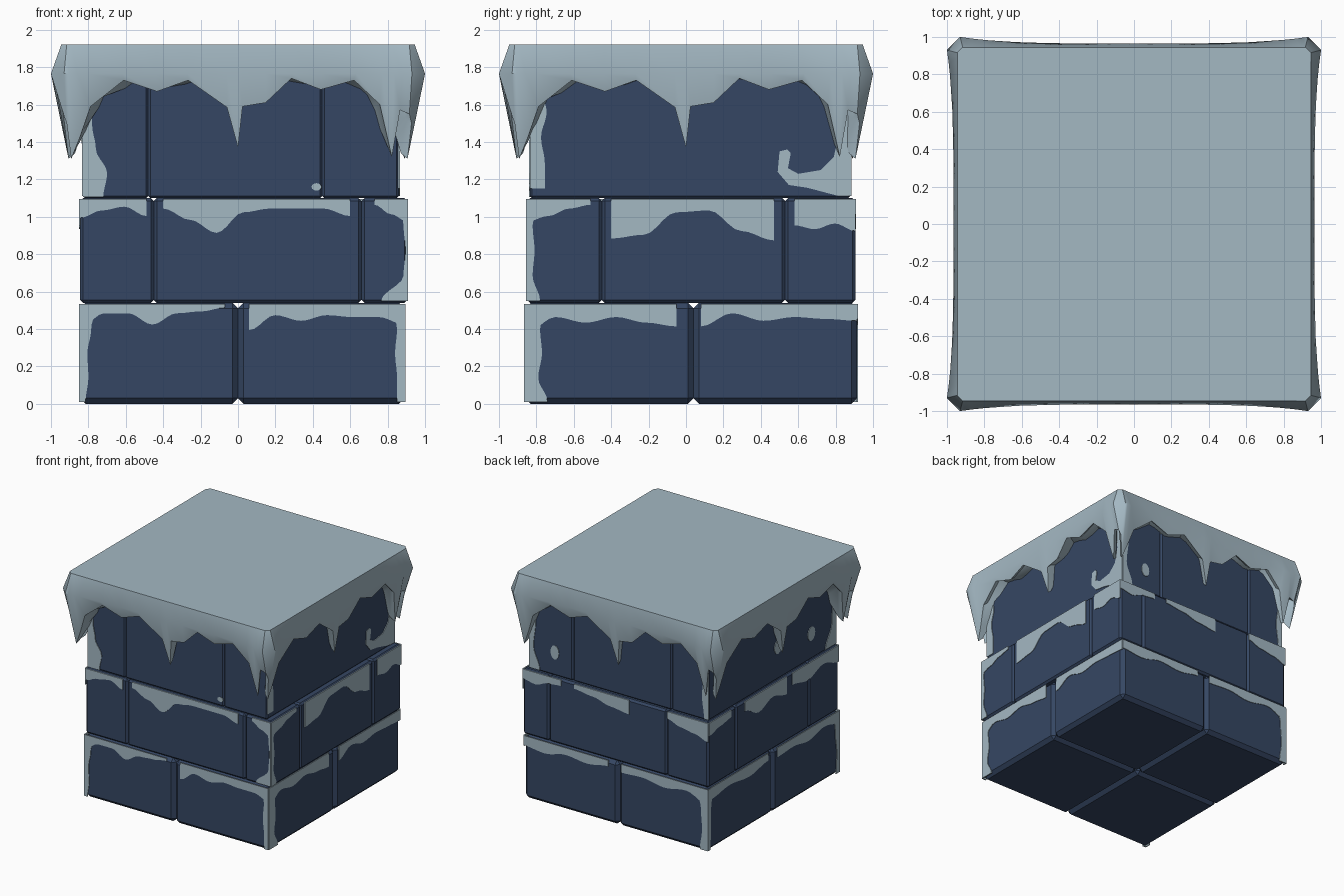
import bpy, bmesh, math
from mathutils import Vector

if "Cube" in bpy.data.objects:
    bpy.data.objects.remove(bpy.data.objects["Cube"])


def material(name, rgb):
    m = bpy.data.materials.new(name)
    m.diffuse_color = (*rgb, 1)
    m.use_nodes = True
    m.node_tree.nodes["Principled BSDF"].inputs["Base Color"].default_value = m.diffuse_color
    return m


STONE = material("dark blue stone", (0.036, 0.062, 0.125))
FROST = material("pale frost", (0.37, 0.48, 0.545))


def finish(bm, name, mat):
    bmesh.ops.recalc_face_normals(bm, faces=bm.faces)
    me = bpy.data.meshes.new(name)
    bm.to_mesh(me)
    bm.free()
    ob = bpy.data.objects.new(name, me)
    bpy.context.collection.objects.link(ob)
    me.materials.append(mat)
    return ob


# Rows of bricks: x range, y range, z range, x seams, y seams, bevel
ROWS = {
    "low": ((-0.845, 0.89), (-0.86, 0.915), (0, 0.54), [0.0], [0.04], 0.03),
    "mid": ((-0.845, 0.905), (-0.85, 0.905), (0.54, 1.1), [-0.45, 0.66], [-0.45, 0.53], 0.016),
    "top": ((-0.83, 0.86), (-0.835, 0.88), (1.1, 1.86), [-0.48, 0.45], [], 0.012),
}


def brick(name, x0, x1, y0, y1, z0, z1, bevel):
    bm = bmesh.new()
    bmesh.ops.create_cube(bm, size=1)
    for v in bm.verts:
        v.co = Vector(((x0, x1)[v.co.x > 0], (y0, y1)[v.co.y > 0], (z0, z1)[v.co.z > 0]))
    bmesh.ops.bevel(bm, geom=bm.edges[:], offset=bevel, segments=1, affect='EDGES')
    return finish(bm, name, STONE)


for row, (xr, yr, zr, xs, ys, bev) in ROWS.items():
    xc = [xr[0], *xs, xr[1]]
    yc = [yr[0], *ys, yr[1]]
    for i in range(len(xc) - 1):
        for j in range(len(yc) - 1):
            brick(f"{row}_brick_{i}_{j}", xc[i], xc[i + 1], yc[j], yc[j + 1], *zr, bev)


# Frost plates laid on a wall (u runs along x or y, z up)
def plate(side, row, outline):
    xr, yr = ROWS[row][:2]
    place = {
        "front": lambda u, z, t: (u, yr[0] - t, z),
        "back": lambda u, z, t: (u, yr[1] + t, z),
        "left": lambda u, z, t: (xr[0] - t, u, z),
        "right": lambda u, z, t: (xr[1] + t, u, z),
    }[side]
    bm = bmesh.new()
    outer = [bm.verts.new(place(u, z, 0.005)) for u, z in outline]
    inner = [bm.verts.new(place(u, z, -0.004)) for u, z in outline]
    n = len(outline)
    bm.faces.new(outer)
    bm.faces.new(inner[::-1])
    for i in range(n):
        j = (i + 1) % n
        bm.faces.new((outer[i], inner[i], inner[j], outer[j]))
    finish(bm, f"{side}_{row}_frost", FROST)


def wavy(a, b, depths, sub=5):
    pts, n = [], len(depths) - 1
    for i in range(n * sub + 1):
        k = min(i // sub, n - 1)
        w = (1 - math.cos(math.pi * (i / sub - k))) / 2
        pts.append((a + (b - a) * i / (n * sub), depths[k] * (1 - w) + depths[k + 1] * w))
    return pts


def strip(side, row, u0, u1, *depths):
    top = ROWS[row][2][1] - 0.006
    plate(side, row, [(u0, top)] + [(u, top - d) for u, d in wavy(u0, u1, depths)] + [(u1, top)])


def edge(side, row, end, z0, z1, *widths):
    lim = ROWS[row][0 if side in ("front", "back") else 1]
    u = lim[end]
    s = -1 if end else 1
    plate(side, row, [(u, z0)] + [(u + s * w, z) for z, w in wavy(z0, z1, widths)] + [(u, z1)])


def blob(side, row, u, z, ru, rz):
    plate(side, row, [(u + ru * math.cos(a * math.pi / 6), z + rz * math.sin(a * math.pi / 6))
                      for a in range(12)])


# Frost hanging from the top of each row
strip("front", "low", -0.845, -0.07, .13, .05, .05, .11, .05, .04, .02)
strip("front", "low", 0.06, 0.89, .14, .06, .09, .06, .07, .07, .11)
strip("front", "mid", -0.845, -0.49, .1, .06, .04, .09)
strip("front", "mid", -0.4, 0.6, .05, .11, .18, .07, .05, .05, .05, .09)
strip("front", "mid", 0.73, 0.905, .03, .08, .12)
strip("right", "low", -0.86, -0.05, .16, .07, .1, .07, .1, .12)
strip("right", "low", 0.08, 0.915, .12, .05, .09, .07, .08, .09)
strip("right", "mid", -0.85, -0.51, .12, .09, .05, .03)
strip("right", "mid", -0.4, 0.47, .21, .19, .07, .06, .17, .22)
strip("right", "mid", 0.58, 0.905, .14, .16, .13, .17)
strip("back", "low", -0.845, -0.03, .13, .06, .09, .06, .07)
strip("back", "low", 0.09, 0.89, .05, .08, .06, .1, .08)
strip("back", "mid", -0.845, -0.46, .16, .12, .1, .06)
strip("back", "mid", -0.1, 0.42, .12, .1, .06, .04)
strip("back", "mid", 0.54, 0.905, .05, .06, .1, .08)
strip("left", "low", -0.86, -0.02, .1, .06, .1, .07, .08)
strip("left", "low", 0.1, 0.88, .06, .1, .07, .1)
strip("left", "mid", -0.85, -0.22, .14, .08, .14, .1)
strip("left", "mid", -0.15, 0.42, .15, .1, .16, .08)
strip("left", "mid", 0.6, 0.9, .06, .08, .11)

# Frost climbing the corners
edge("front", "low", 0, 0.01, 0.53, .03, .045, .04, .06, .09)
edge("front", "low", 1, 0.01, 0.53, .04, .04, .05, .04, .07)
edge("right", "low", 0, 0.01, 0.53, .12, .07, .09, .08, .11)
edge("left", "low", 0, 0.01, 0.53, .05, .04, .06, .08)
edge("left", "low", 1, 0.01, 0.53, .03, .04, .04, .07)
edge("back", "low", 0, 0.01, 0.53, .07, .05, .06, .1)
edge("front", "mid", 1, 0.55, 1.09, .14, .02, .01, .02, .06)
edge("right", "mid", 0, 0.55, 1.09, .07, .03, .04, .03, .08)
edge("front", "top", 0, 1.105, 1.75, .11, .13, .07, .05, .04, .05)
edge("right", "top", 0, 1.15, 1.7, .08, .08, .06, .09, .05)
edge("back", "top", 0, 1.11, 1.7, .04, .06, .04, .06)
edge("back", "top", 1, 1.11, 1.7, .1, .04, .06, .05)
edge("left", "top", 0, 1.11, 1.7, .15, .06, .05, .1)

# Stray frost: hooked drift on the right wall and small spots
plate("right", "top", [(.50, 1.35), (.49, 1.24), (.55, 1.17), (.65, 1.155), (.82, 1.11), (.88, 1.11),
                       (.88, 1.66), (.80, 1.6), (.82, 1.45), (.79, 1.32), (.72, 1.25), (.60, 1.23),
                       (.545, 1.26), (.56, 1.34), (.54, 1.36)])
blob("front", "top", 0.42, 1.16, 0.027, 0.02)
blob("left", "top", -0.05, 1.38, 0.05, 0.06)
blob("left", "top", -0.5, 1.32, 0.05, 0.06)
blob("back", "top", 0.62, 1.3, 0.04, 0.06)

# Snow cap: one dripping edge profile (u, lower z), turned to all four sides
DRIP = [(-.93, 1.5), (-.905, 1.31), (-.86, 1.42), (-.80, 1.59), (-.62, 1.73), (-.44, 1.67),
        (-.27, 1.73), (-.06, 1.585), (0, 1.37), (.025, 1.59), (.15, 1.61), (.29, 1.74),
        (.45, 1.68), (.63, 1.73), (.77, 1.6), (.835, 1.32), (.88, 1.57), (.93, 1.55)]
bm = bmesh.new()
rings = [[] for _ in range(5)]
for k in range(4):
    a = k * math.pi / 2
    for u, z in DRIP:
        bulge = 0.965 + 0.047 * u ** 4
        low = 0.905 + 0.05 * (z - 1.3) / 0.44
        section = [(0.945, 1.92, 0.985), (bulge, 1.765, 1.0), (low, z, 0.985),
                   (low - 0.035, z + 0.03, 0.97), (0.81, z * 0.4 + 1.02, 0.87)]
        for ring, (d, zz, s) in zip(rings, section):
            ring.append(bm.verts.new((u * s * math.cos(a) + d * math.sin(a),
                                      u * s * math.sin(a) - d * math.cos(a), zz)))
n = len(rings[0])
bm.faces.new(rings[0])
bm.faces.new(rings[-1])
for r, q in zip(rings, rings[1:]):
    for i in range(n):
        j = (i + 1) % n
        bm.faces.new((r[i], r[j], q[j], q[i]))
cap = finish(bm, "snow_cap", FROST)
bpy.context.view_layer.objects.active = cap
cap.select_set(True)
bpy.ops.object.shade_smooth_by_angle(angle=math.radians(35))
